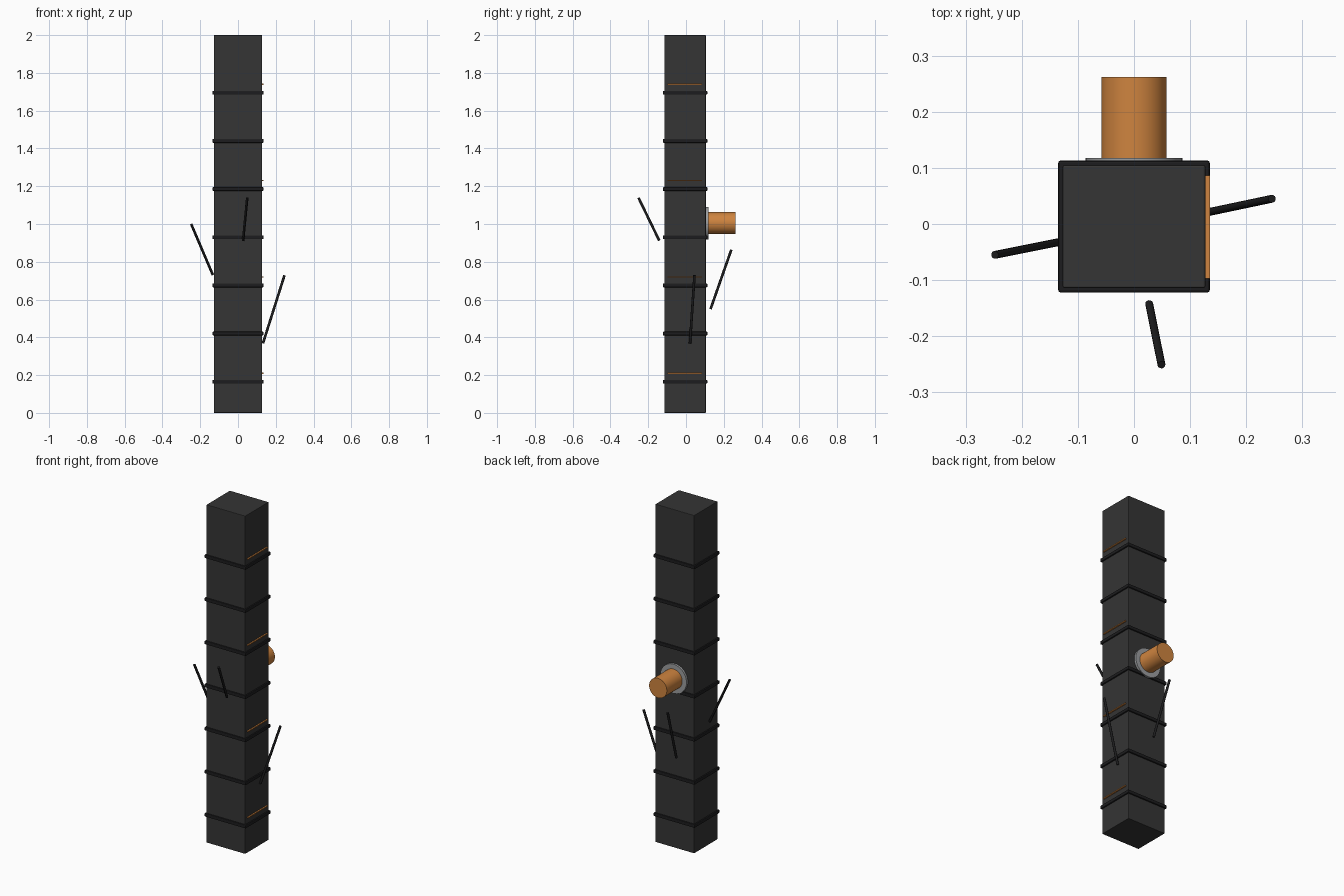
import bpy
from math import pi
from mathutils import Vector

cube = bpy.data.objects.get("Cube")
if cube:
    bpy.data.objects.remove(cube, do_unlink=True)


def material(name, rgb):
    m = bpy.data.materials.new(name)
    m.use_nodes = True
    m.diffuse_color = (*rgb, 1)
    m.node_tree.nodes["Principled BSDF"].inputs["Base Color"].default_value = (*rgb, 1)
    return m


CHARCOAL = material("charcoal", (0.035, 0.035, 0.035))
BLACK = material("black", (0.012, 0.012, 0.013))
COPPER = material("copper", (0.62, 0.23, 0.05))
STEEL = material("steel grey", (0.33, 0.34, 0.35))


def finish(name, mat, bevel=0):
    ob = bpy.context.object
    ob.name = name
    ob.data.materials.append(mat)
    if bevel:
        mod = ob.modifiers.new("Bevel", "BEVEL")
        mod.width = bevel
        mod.segments = 2
    return ob


def box(name, low, high, mat, bevel=0):
    low, high = Vector(low), Vector(high)
    bpy.ops.mesh.primitive_cube_add(size=1, location=(low + high) / 2)
    bpy.context.object.scale = high - low
    bpy.ops.object.transform_apply(location=False, rotation=False, scale=True)
    return finish(name, mat, bevel)


def rod(name, start, end, radius, mat, sides=32):
    start, end = Vector(start), Vector(end)
    axis = end - start
    bpy.ops.mesh.primitive_cylinder_add(vertices=sides, radius=radius,
                                        depth=axis.length, location=(start + end) / 2)
    bpy.context.object.rotation_euler = axis.to_track_quat("Z", "Y").to_euler()
    bpy.ops.object.shade_smooth_by_angle(angle=pi / 6)
    return finish(name, mat)


# Tall column
box("column", (-0.127, -0.114, 0), (0.127, 0.105, 2), CHARCOAL, 0.003)

# Evenly spaced bands around the column
for i in range(7):
    z = 0.165 + 0.255 * i
    box(f"band_{i + 1}", (-0.135, -0.122, z - 0.01), (0.135, 0.113, z + 0.01), BLACK, 0.004)

# Thin copper strips on the left side
for i in range(4):
    z = 0.21 + 0.51 * i
    box(f"copper_strip_{i + 1}", (0.125, -0.097, z - 0.003), (0.135, 0.086, z + 0.003), COPPER)

# Pipe with its flange on the back
rod("flange", (0, 0.1, 1.005), (0, 0.118, 1.005), 0.086, STEEL, 48)
rod("pipe", (0, 0.11, 1.005), (0, 0.262, 1.005), 0.058, COPPER, 48)

# One slanted spike beside each face
rod("right_spike", (-0.133, -0.032, 0.73), (-0.248, -0.055, 1.0), 0.007, BLACK, 12)
rod("left_spike", (0.132, 0.021, 0.368), (0.246, 0.045, 0.728), 0.007, BLACK, 12)
rod("front_spike", (0.027, -0.142, 0.913), (0.049, -0.251, 1.138), 0.007, BLACK, 12)
rod("back_spike", (-0.028, 0.13, 0.55), (-0.048, 0.24, 0.864), 0.007, BLACK, 12)
